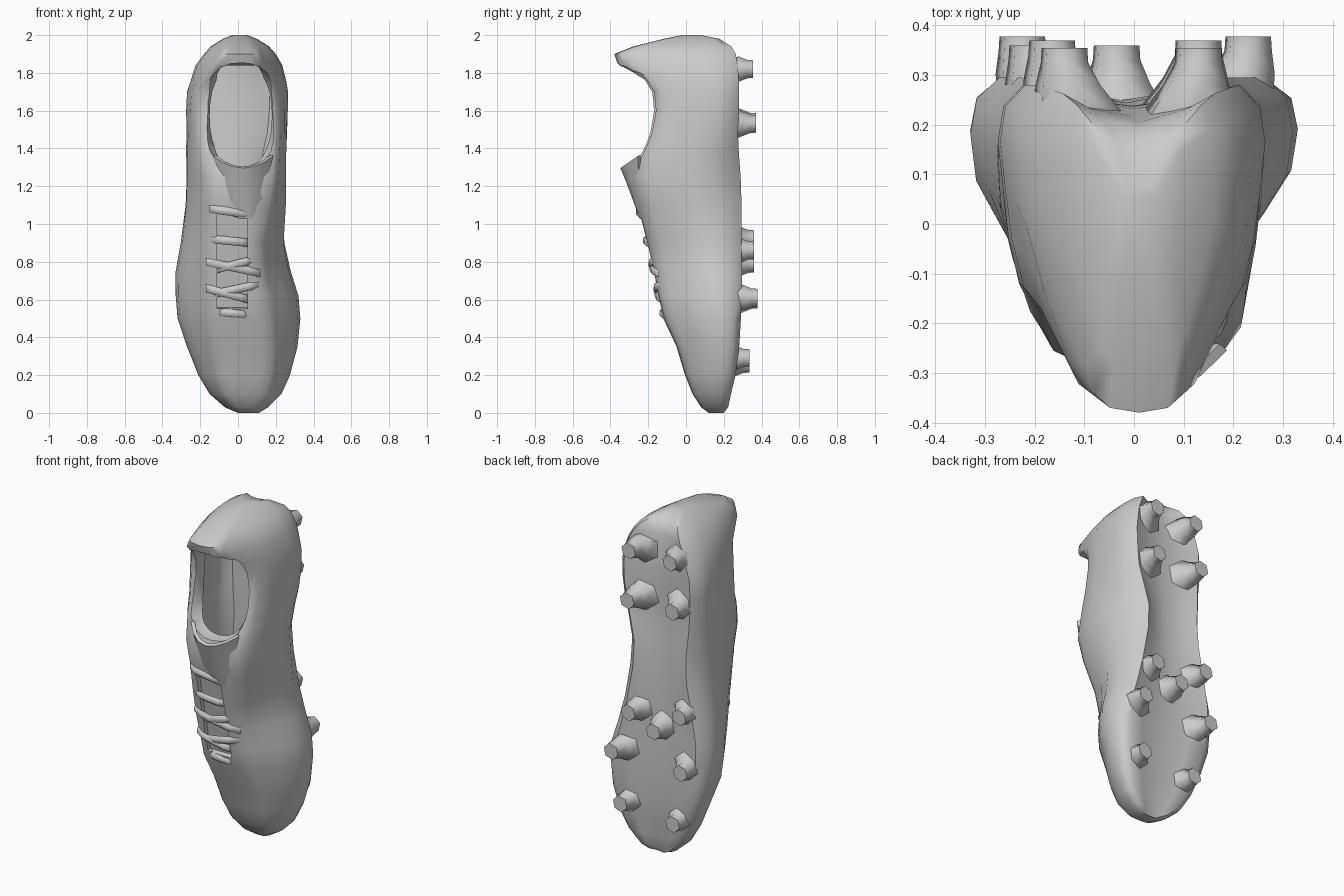
import bpy, bmesh
from math import cos, sin, pi, exp, radians, copysign
from mathutils import Vector

if "Cube" in bpy.data.objects:
    bpy.data.objects.remove(bpy.data.objects["Cube"])

# z, x left, x right, instep y, sole y, width factor near the instep
SECTIONS = [
    (0.00, 0.00, 0.11, 0.12, 0.20, .70), (0.03, -.07, 0.16, 0.08, 0.225, .70),
    (0.10, -.15, 0.23, 0.035, 0.24, .70), (0.20, -.21, 0.275, -.005, 0.265, .66),
    (0.35, -.27, 0.315, -.05, 0.285, .62), (0.50, -.32, 0.33, -.12, 0.295, .58),
    (0.62, -.33, 0.32, -.15, 0.30, .56), (0.75, -.33, 0.28, -.175, 0.30, .56),
    (0.90, -.305, 0.25, -.21, 0.30, .60), (1.10, -.285, 0.255, -.26, 0.30, .62),
    (1.25, -.28, 0.255, -.29, 0.295, .66), (1.38, -.28, 0.26, -.25, 0.285, .74),
    (1.48, -.275, 0.265, -.21, 0.28, .80), (1.60, -.275, 0.265, -.185, 0.285, .84),
    (1.70, -.27, 0.265, -.195, 0.285, .82), (1.76, -.25, 0.255, -.24, 0.285, .76),
    (1.84, -.225, 0.235, -.36, 0.28, .60), (1.90, -.18, 0.20, -.38, 0.27, .56),
    (1.94, -.145, 0.165, -.28, 0.245, .62), (1.98, -.08, 0.10, -.12, 0.18, .70),
    (2.00, -.03, 0.05, -.02, 0.08, .70),
]


def section_ring(z, xl, xr, yt, ys, k):
    """Foot-shaped cross-section: hollow sole, waisted under the arch."""
    g = exp(-((z - 1.2) / .24) ** 2)
    c, h = (xl + xr) / 2, (xr - xl) / 2

    def half(k, pinch, full):
        pts = [(0, 1), (.55 * k, .985), (.85 * k, .94), (k, .86), (k * .5 + .5, .66),
               (.96 + .04 * full, .45), (1, .25), (.96, .1), (.81, .01), (.5, .06), (0, .10)]
        return [(u * (1 - pinch * max(0, .33 - v) / .33), v) for u, v in pts]

    right = half(k + .2 * g, .33 * g, g)
    left = half(k, .14 * g, 0)
    pts = right + [(-u, v) for u, v in left[-2:0:-1]]
    return [Vector((c + u * h, ys + (yt - ys) * v, z)) for u, v in pts]


def make_object(name, bm):
    bmesh.ops.recalc_face_normals(bm, faces=bm.faces)
    mesh = bpy.data.meshes.new(name)
    bm.to_mesh(mesh)
    bm.free()
    ob = bpy.data.objects.new(name, mesh)
    bpy.context.collection.objects.link(ob)
    return ob


def loft(name, rings):
    bm = bmesh.new()
    vr = [[bm.verts.new(p) for p in r] for r in rings]
    n = len(vr[0])
    for a, b in zip(vr, vr[1:]):
        for i in range(n):
            bm.faces.new((a[i], a[(i + 1) % n], b[(i + 1) % n], b[i]))
    bm.faces.new(vr[0])
    bm.faces.new(vr[-1])
    return make_object(name, bm)


def activate(ob):
    bpy.ops.object.select_all(action='DESELECT')
    ob.select_set(True)
    bpy.context.view_layer.objects.active = ob


def smooth(ob, angle=40):
    activate(ob)
    bpy.ops.object.shade_smooth_by_angle(angle=radians(angle))


def cut(ob, cutter):
    activate(ob)
    mod = ob.modifiers.new("cut", 'BOOLEAN')
    mod.operation, mod.solver, mod.object = 'DIFFERENCE', 'EXACT', cutter
    bpy.ops.object.modifier_apply(modifier=mod.name)
    bpy.data.objects.remove(cutter)


# Upper and sole in one shell
body = loft("boot_body", [section_ring(*s) for s in SECTIONS])

# Foot cavity
inner = [section_ring(z, xl + .055, xr - .055, yt + .07, .2, k)
         for z, xl, xr, yt, ys, k in SECTIONS if .85 < z < 1.87]
cut(body, loft("cavity_cutter", inner))


# Collar opening, widening slightly outwards for a soft rim
def opening(y, grow):
    pts = []
    for i in range(28):
        a = 2 * pi * i / 28
        c, s = cos(a), sin(a)
        pts.append(Vector((.015 + (.165 + grow) * copysign(abs(c) ** .85, c), y,
                           1.575 + (.262 + grow * .4) * copysign(abs(s) ** .85, s))))
    return pts


cut(body, loft("opening_cutter", [opening(-.6, .045), opening(-.23, .04),
                                  opening(-.15, 0), opening(.0, 0)]))

# Lace throat groove following the instep slope
bpy.ops.mesh.primitive_cube_add(size=1, location=(-.03, -.257, .8), rotation=(.21, 0, 0))
groove = bpy.context.object
groove.scale = (.16, .2, .54)
cut(body, groove)
smooth(body, 50)


# Instep height used to seat the laces
def instep(z):
    for a, b in zip(SECTIONS, SECTIONS[1:]):
        if a[0] <= z <= b[0]:
            return a[3] + (b[3] - a[3]) * (z - a[0]) / (b[0] - a[0])


# Laces: flat six-sided bands, bowed over the throat
def lace(name, x0, z0, x1, z1, w=.022):
    rings = []
    for t in (0, .2, .5, .8, 1):
        x, z = x0 + (x1 - x0) * t, z0 + (z1 - z0) * t
        y = instep(z) + .03 * (2 * t - 1) ** 4 - .002
        rings.append([Vector((x, y + .014 * sin(a * pi / 3), z + w * cos(a * pi / 3)))
                      for a in range(6)])
    smooth(loft(name, rings), 65)


for i, (x0, z0, x1, z1) in enumerate([
        (-.11, .535, .06, .52), (-.17, .66, .06, .60), (-.13, .63, .11, .68),
        (-.17, .80, .12, .74), (-.12, .76, .08, .81), (-.14, .92, .06, .90),
        (-.15, 1.08, .08, 1.05)]):
    lace(f"lace_{i + 1}", x0, z0, x1, z1)

# Tongue: curved flap standing above the throat
bm = bmesh.new()
rows = []
for z, y, xl, xr, bend in [(1.03, -.235, -.02, .10, .02), (1.12, -.268, -.07, .13, .03),
                           (1.22, -.305, -.10, .155, .06), (1.30, -.338, -.125, .18, .09)]:
    row = []
    for j in range(7):
        s = j / 3 - 1
        row.append(bm.verts.new(((xl + xr) / 2 + s * (xr - xl) / 2,
                                 y + bend * s * s, z + .7 * bend * s * s)))
    rows.append(row)
for a, b in zip(rows, rows[1:]):
    for j in range(6):
        bm.faces.new((a[j], a[j + 1], b[j + 1], b[j]))
tongue = make_object("tongue", bm)
sol = tongue.modifiers.new("thickness", 'SOLIDIFY')
sol.thickness, sol.offset = .02, 0
activate(tongue)
bpy.ops.object.modifier_apply(modifier=sol.name)
smooth(tongue)


# Studs: flared six-sided cleats, roots leaning towards the sole's middle
def stud(name, x, z, tip):
    root_z = z + (-.04 if z > 1.7 else .03 if z < .4 else 0)
    rings = [[Vector((cx + r * cos(a * pi / 3 + .3), y, cz + r * sin(a * pi / 3 + .3)))
              for a in range(6)]
             for y, r, cx, cz in ((tip - .14, .10, x * .8, root_z),
                                  (tip - .075, .068, x * .95, z),
                                  (tip - .03, .05, x, z), (tip, .048, x, z))]
    smooth(loft(name, rings), 65)


for i, (x, z, tip) in enumerate([
        (-.14, 1.82, .355), (.13, 1.82, .355), (-.165, 1.54, .37), (.13, 1.53, .37),
        (-.205, .92, .36), (.13, .86, .36), (-.035, .79, .36),
        (-.225, .60, .378), (.23, .61, .378), (-.145, .26, .335), (.20, .29, .335)]):
    stud(f"stud_{i + 1}", x, z, tip)
